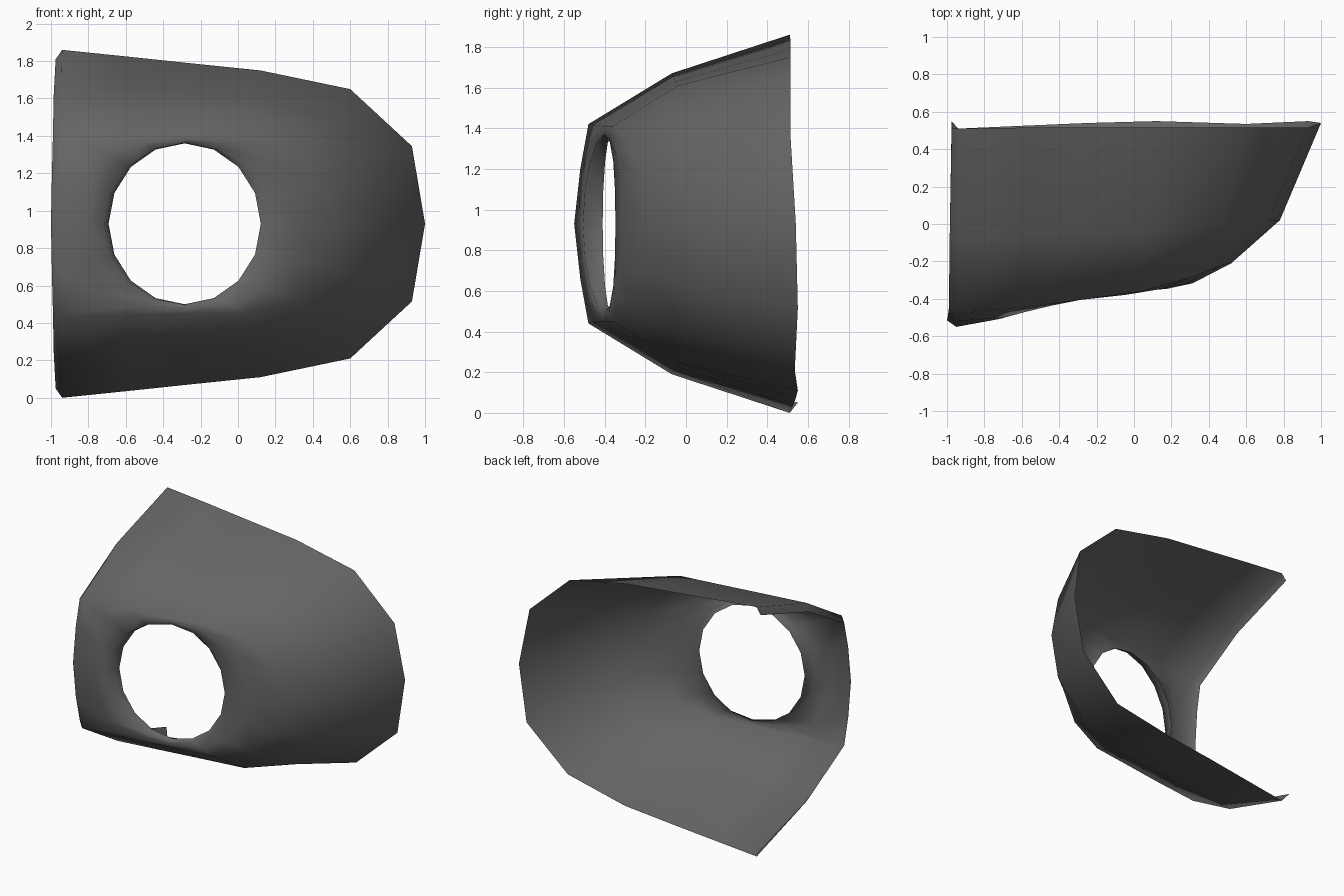
import bpy, bmesh, math
from mathutils import Vector

if "Cube" in bpy.data.objects:
    bpy.data.objects.remove(bpy.data.objects["Cube"])

MID = 0.93          # height of the mirror plane
bm = bmesh.new()


def mirror(p):
    return (p[0], p[1], 2 * MID - p[2])


def open_ring(half):
    """Half ring from the right tip to the top left, mirrored to the bottom."""
    return [mirror(p) for p in half[:0:-1]] + list(half)


def closed_ring(half):
    """Nine points from angle 0 to 180, mirrored to a 16-point loop."""
    return list(half) + [mirror(p) for p in half[-2:0:-1]]


def loft(a, b, closed=False):
    n = len(a)
    va = [bm.verts.new(p) for p in a]
    vb = [bm.verts.new(p) for p in b]
    for i in range(n if closed else n - 1):
        j = (i + 1) % n
        bm.faces.new((va[i], va[j], vb[j], vb[i]))


# Half profiles: back rim, middle of the walls, edge of the front face
back = [(1, .54, .93), (.93, .55, 1.345), (.6, .535, 1.65), (.12, .55, 1.75),
        (-.25, .54, 1.788), (-.6, .525, 1.825), (-.94, .51, 1.86)]
middle = [(.78, .02, .93), (.72, .02, 1.25), (.48, 0, 1.49), (.08, -.04, 1.61),
          (-.27, -.05, 1.63), (-.6, -.06, 1.65), (-.945, -.07, 1.67)]
front = [(.52, -.21, .93), (.47, -.22, 1.15), (.31, -.285, 1.33), (.04, -.36, 1.41),
         (-.28, -.405, 1.41), (-.6, -.445, 1.415), (-.95, -.48, 1.42)]
left = [(-.95, -.52, 1.2), (-.95, -.55, .93)]

# Flaring walls
loft(open_ring(back), open_ring(middle))
loft(open_ring(middle), open_ring(front))

# Front face around the round opening, then the recessed rim
outer = closed_ring(front + left)
rim, throat, between = [], [], []
for k, p in enumerate(outer):
    c, s = math.cos(k * math.pi / 8), math.sin(k * math.pi / 8)
    rim.append((-.27 + .445 * c, -.402 + .08 * c - .025 * c * c, MID + .436 * s))
    throat.append((-.285 + .407 * c, -.37 + .04 * c, MID + .43 * s))
    m = Vector(rim[-1]).lerp(Vector(p), .4)
    m.y -= .025 * max(0, c)
    between.append(m)
loft(outer, between, True)
loft(between, rim, True)
loft(rim, throat, True)

# Turned-in lip along the open left end
edge = [left[1], left[0], front[-1], middle[-1], back[-1]]
lip = [(-1, -.515, .93), (-.995, -.49, 1.19), (-.99, -.45, 1.385),
       (-.985, -.04, 1.625), (-.975, .55, 1.81)]
loft(open_ring(edge), open_ring(lip))

# The back rim sits slightly further forward along the upper half
for v in bm.verts:
    if v.co.y > .515 and v.co.z > 1.2:
        v.co.y = .515

bmesh.ops.remove_doubles(bm, verts=bm.verts, dist=0.0005)
bmesh.ops.recalc_face_normals(bm, faces=bm.faces)
if sum(f.normal.y * f.calc_area() for f in bm.faces) > 0:
    bmesh.ops.reverse_faces(bm, faces=bm.faces)

mesh = bpy.data.meshes.new("lamp_surround")
bm.to_mesh(mesh)
bm.free()
obj = bpy.data.objects.new("lamp_surround", mesh)
bpy.context.collection.objects.link(obj)
bpy.context.view_layer.objects.active = obj
obj.select_set(True)
bpy.ops.object.shade_smooth()

# Dark grey plastic
dark = bpy.data.materials.new("dark_plastic")
dark.diffuse_color = (.13, .13, .13, 1)
dark.use_nodes = True
dark.node_tree.nodes["Principled BSDF"].inputs["Base Color"].default_value = dark.diffuse_color
mesh.materials.append(dark)
